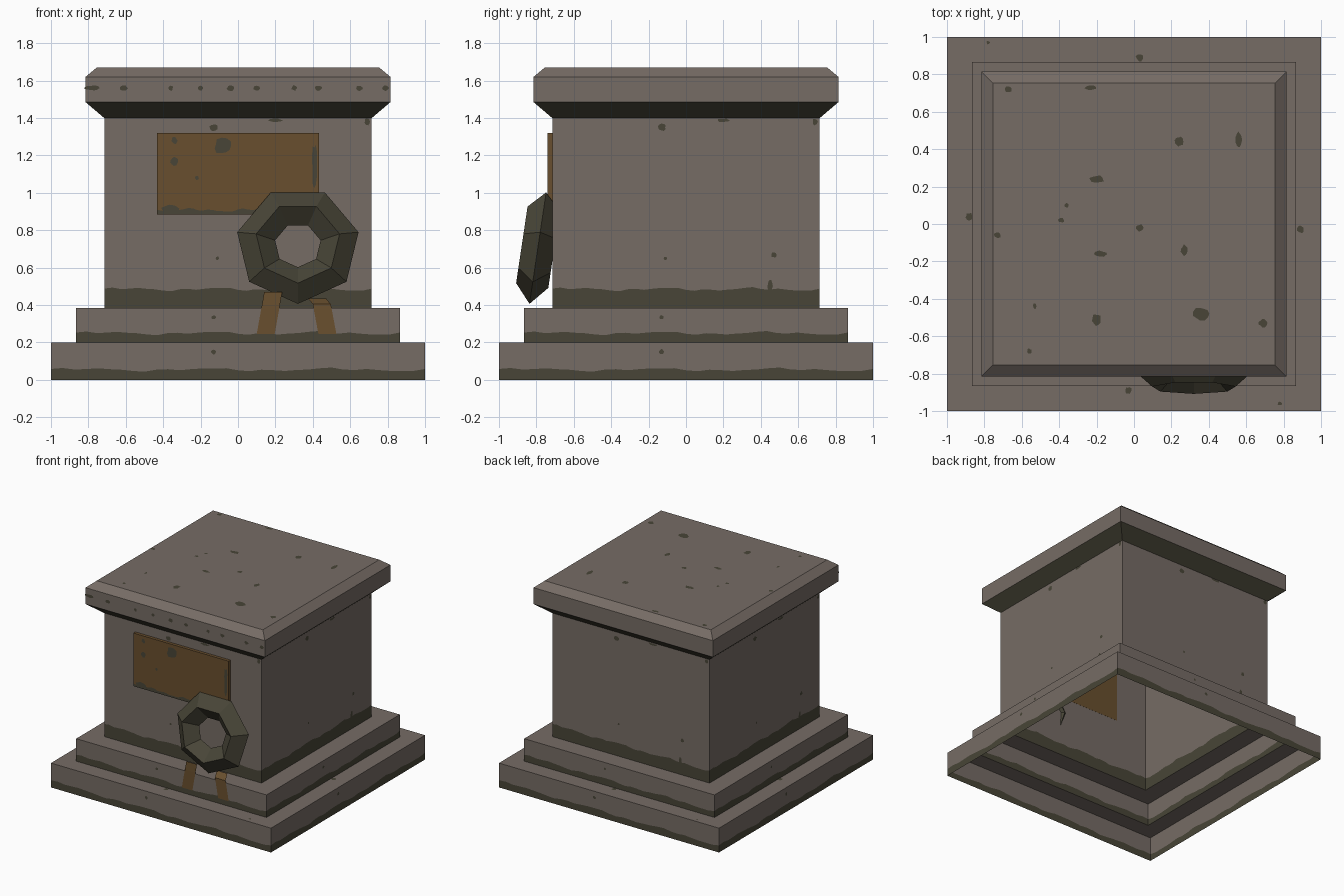
import bpy, bmesh, math, random
from mathutils import Matrix, Vector

random.seed(4)
if "Cube" in bpy.data.objects:
    bpy.data.objects.remove(bpy.data.objects["Cube"])


def material(name, rgb):
    linear = [((c / 255 + 0.055) / 1.055) ** 2.4 for c in rgb] + [1]
    mat = bpy.data.materials.new(name)
    mat.use_nodes = True
    mat.diffuse_color = linear
    mat.node_tree.nodes["Principled BSDF"].inputs["Base Color"].default_value = linear
    return mat


STONE = material("weathered stone", (118, 108, 101))
MOSS = material("dark moss", (72, 69, 55))
BRONZE = material("aged bronze", (105, 79, 46))


def finish(name, bm, *mats):
    mesh = bpy.data.meshes.new(name)
    bm.to_mesh(mesh)
    bm.free()
    obj = bpy.data.objects.new(name, mesh)
    bpy.context.collection.objects.link(obj)
    for mat in mats:
        mesh.materials.append(mat)
    return obj


COLUMNS = 32


def ripple(u):
    # repeats over one side so that corners meet
    a = 2 * math.pi * u
    return 0.006 * math.sin(3 * a) + 0.004 * math.sin(7 * a + 1) + 0.003 * math.sin(11 * a)


def ring(bm, half, z, wavy):
    verts = []
    for side in range(4):
        turn = Matrix.Rotation(side * math.pi / 2, 3, 'Z')
        for i in range(COLUMNS):
            u = i / COLUMNS
            height = z + (ripple(u) if wavy else 0)
            verts.append(bm.verts.new(turn @ Vector(((2 * u - 1) * half, -half, height))))
    return verts


# Stepped pedestal shell, open underneath: half width, height, wavy, mossy above
PROFILE = [
    (1, 0, False, True), (1, 0.055, True, False), (1, 0.2, False, False),
    (0.865, 0.2, False, True), (0.865, 0.25, True, False), (0.865, 0.385, False, False),
    (0.715, 0.385, False, True), (0.715, 0.485, True, False), (0.715, 1.4, False, True),
    (0.815, 1.485, False, False), (0.815, 1.62, False, False), (0.755, 1.67, False, False),
]
bm = bmesh.new()
rings = [ring(bm, half, z, wavy) for half, z, wavy, _ in PROFILE]
for low, high, row in zip(rings, rings[1:], PROFILE):
    for i in range(len(low)):
        j = (i + 1) % len(low)
        face = bm.faces.new((low[i], low[j], high[j], high[i]))
        face.material_index = int(row[3])
bm.faces.new(rings[-1])
finish("pedestal", bm, STONE, MOSS)

# Plaque on the front
bm = bmesh.new()
bmesh.ops.create_cube(bm, size=1, matrix=Matrix.Translation((0, -0.727, 1.103))
                      @ Matrix.Diagonal((0.865, 0.026, 0.435, 1)))
finish("plaque", bm, BRONZE)


# Moss patches: thin irregular plates lying on the surfaces
def blob(bm, place, a, b, ra, rb=None):
    rb = rb or ra
    sides = 11
    verts = []
    for i in range(sides):
        t = 2 * math.pi * i / sides
        r = random.uniform(0.7, 1.05)
        verts.append(bm.verts.new(place(a + ra * r * math.cos(t), b + rb * r * math.sin(t))))
    bm.faces.new(verts)


def level(z):
    return lambda a, b: Vector((a, b, z + 0.003))


def wall(half, side=0):
    turn = Matrix.Rotation(side * math.pi / 2, 3, 'Z')
    return lambda a, b: turn @ Vector((a, -half - 0.003, b))


TOP = [(-.23, .73, .035, .015), (-.67, .72, .02), (.24, .44, .025, .03), (.56, .45, .018, .045),
       (-.2, .24, .045, .022), (-.36, .1, .014), (-.39, .02, .02, .014), (.03, -.02, .02),
       (-.73, -.06, .02), (-.18, -.16, .045, .018), (.27, -.14, .022, .03), (-.53, -.44, .01, .02),
       (-.2, -.51, .025, .035), (.36, -.48, .045, .04), (.69, -.53, .024), (-.56, -.68, .015)]
TREAD = [(-.88, .04, .022), (.89, -.03, .022), (-.78, .97, .01), (.03, .89, .022),
         (-.03, -.89, .02), (.78, -.96, .012)]
BODY = [(-.13, 1.35, .025, .02), (-.11, .65, .01), (.47, .67, .017), (.45, .5, .015, .035),
        (.69, 1.38, .015, .02), (.2, 1.388, .04, .01)]
PLAQUE = [(-.08, 1.25, .055, .05), (-.34, 1.17, .025), (-.22, 1.08, .012), (.41, 1.15, .016, .13),
          (-.36, .915, .06, .022), (-.34, 1.28, .02)]
CORNICE = [(-.78, .04), (-.61, .025), (-.36, .015), (-.2, .015), (-.04, .022), (.1, .022),
           (.3, .016), (.43, .022), (.65, .02), (.79, .02)]

bm = bmesh.new()
for patch in TOP:
    blob(bm, level(1.67), *patch)
for patch in TREAD:
    blob(bm, level(0.2), *patch)
for side in range(4):
    for patch in BODY:
        blob(bm, wall(0.715, side), *patch)
    blob(bm, wall(0.865, side), -0.13, 0.335, 0.012)
    blob(bm, wall(1, side), -0.13, 0.15, 0.015)
for patch in PLAQUE:
    blob(bm, wall(0.74), *patch)
for x, size in CORNICE:
    blob(bm, wall(0.815), x, 1.56, size, 0.016)
finish("moss_patches", bm, MOSS)

# Moss creeping along the plaque's lower edge
bm = bmesh.new()
place = wall(0.74)
edge = [(place(x, 0.886), place(x, 0.908 + ripple(x)))
        for x in [-0.43 + 0.86 * i / COLUMNS for i in range(COLUMNS + 1)]]
pairs = [(bm.verts.new(a), bm.verts.new(b)) for a, b in edge]
for (a, b), (d, c) in zip(pairs, pairs[1:]):
    bm.faces.new((a, d, c, b))
finish("plaque_moss_edge", bm, MOSS)

# Seven-sided wreath leaning against the front
bpy.ops.mesh.primitive_torus_add(major_segments=7, minor_segments=4,
                                 major_radius=0.22, minor_radius=0.1)
wreath = bpy.context.object
wreath.name = "wreath"
wreath.data.transform(Matrix.Translation((0.32, -0.79, 0.72))
                      @ Matrix.Rotation(math.radians(81.5), 4, 'X')
                      @ Matrix.Diagonal((1.04, 0.99, 0.87, 1))
                      @ Matrix.Rotation(-math.pi / 2, 4, 'Z'))
wreath.data.materials.append(MOSS)


# Ribbon tails hanging from the wreath over the step
def ribbon(name, path, width=0.096):
    bm = bmesh.new()
    pairs = [(bm.verts.new((x, y, z)), bm.verts.new((x + width, y, z))) for x, y, z in path]
    for (a, b), (d, c) in zip(pairs, pairs[1:]):
        bm.faces.new((d, c, b, a))
    finish(name, bm, BRONZE)


ribbon("ribbon_tail_right", [(0.14, -0.87, 0.47), (0.128, -0.872, 0.4), (0.1, -0.872, 0.245)])
ribbon("ribbon_tail_left", [(0.375, -0.81, 0.435), (0.4, -0.87, 0.405), (0.43, -0.872, 0.245)])
